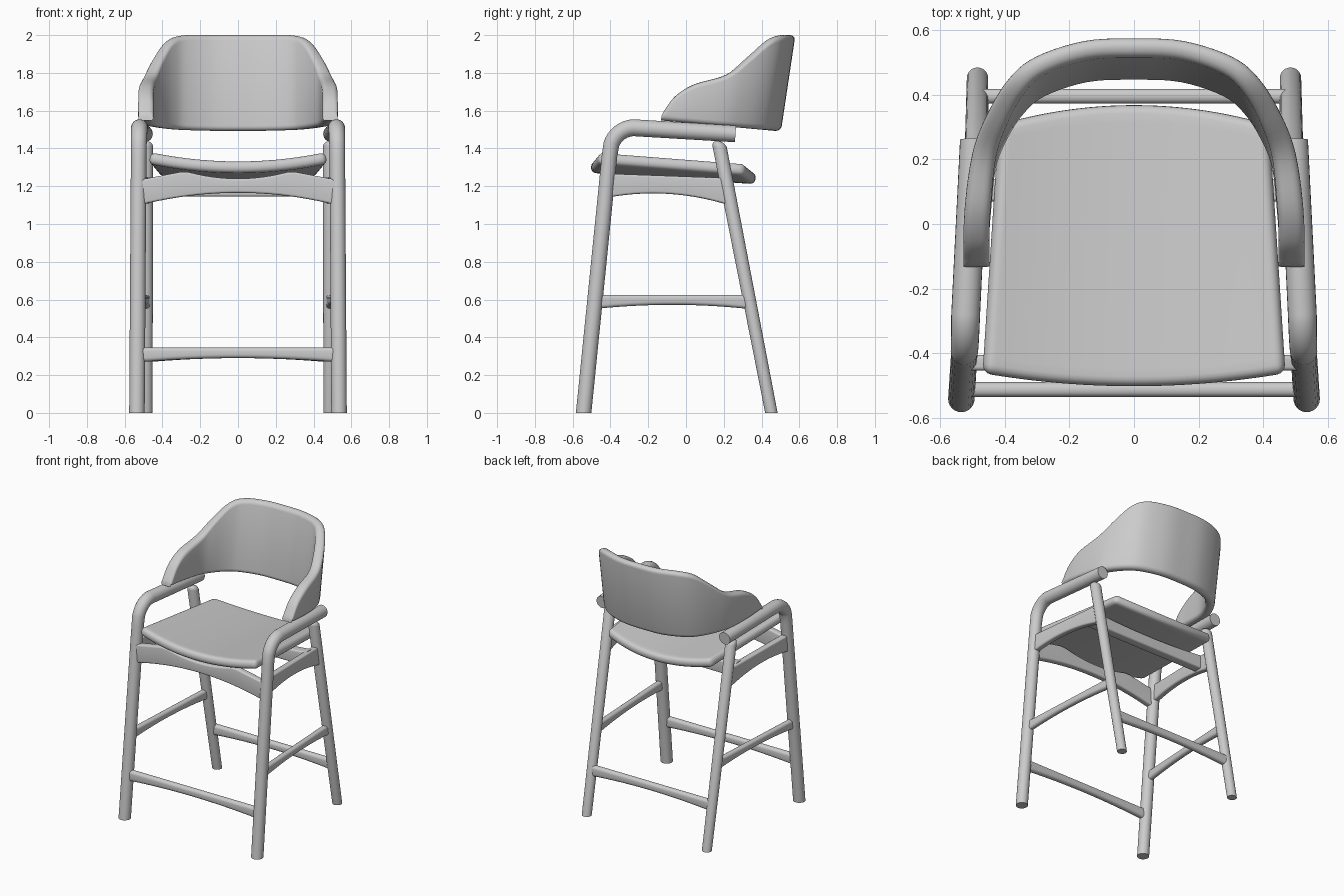
import bpy, bmesh
from math import sin, cos, pi, radians
from mathutils import Vector

if "Cube" in bpy.data.objects:
    bpy.data.objects.remove(bpy.data.objects["Cube"], do_unlink=True)

mat = bpy.data.materials.new("light_grey")
mat.use_nodes = True
GREY = (0.6, 0.6, 0.6, 1)
mat.diffuse_color = GREY
mat.node_tree.nodes["Principled BSDF"].inputs["Base Color"].default_value = GREY


def finish(name, bm):
    bmesh.ops.recalc_face_normals(bm, faces=bm.faces)
    me = bpy.data.meshes.new(name)
    bm.to_mesh(me)
    bm.free()
    me.materials.append(mat)
    ob = bpy.data.objects.new(name, me)
    bpy.context.collection.objects.link(ob)
    bpy.ops.object.select_all(action='DESELECT')
    ob.select_set(True)
    bpy.context.view_layer.objects.active = ob
    bpy.ops.object.shade_smooth_by_angle(angle=radians(40))
    return ob


def loft(name, rings):
    """Skin closed rings in order and cap both ends."""
    bm = bmesh.new()
    loops = [[bm.verts.new(p) for p in r] for r in rings]
    n = len(loops[0])
    for a, b in zip(loops, loops[1:]):
        for i in range(n):
            j = (i + 1) % n
            bm.faces.new((a[i], a[j], b[j], b[i]))
    bm.faces.new(loops[0])
    bm.faces.new(loops[-1])
    return finish(name, bm)


def smooth_path(pts, steps):
    """Catmull-Rom curve through the points."""
    v = [Vector(p) for p in pts]
    v = [2 * v[0] - v[1]] + v + [2 * v[-1] - v[-2]]
    out = []
    for a, b, c, d in zip(v, v[1:], v[2:], v[3:]):
        for k in range(steps):
            t = k / steps
            out.append(b + (c - a) * t / 2 + (a - 2.5 * b + 2 * c - d / 2) * t * t
                       + (1.5 * (b - c) + (d - a) / 2) * t ** 3)
    return out + [v[-2]]


def disc(c, r, tilt=0, n=24):
    """Circle whose plane turns about x: flat at 0, upright at 90 degrees."""
    t = radians(tilt)
    return [Vector(c) + Vector((r * cos(a), r * sin(a) * cos(t), -r * sin(a) * sin(t)))
            for a in (2 * pi * i / n for i in range(n))]


def rounded_section(half, bottom, top, radius, seg=4):
    """Rounded rectangle as (offset, height) pairs."""
    radius = min(radius, (top - bottom) * 0.49)
    pts = []
    for q, (sx, z) in enumerate(((1, top - radius), (-1, top - radius),
                                 (-1, bottom + radius), (1, bottom + radius))):
        for k in range(seg + 1):
            a = (q + k / seg) * pi / 2
            pts.append((sx * (half - radius) + radius * cos(a), z + radius * sin(a)))
    return pts


def bar(name, a, b, width, top, bottom, radius=0.012, n=24):
    """Shaped rail; top and bottom are heights as functions of t from -1 to 1."""
    a, b = Vector((*a, 0)), Vector((*b, 0))
    d = (b - a).normalized()
    side = Vector((d.y, -d.x, 0))
    rings = []
    for i in range(n + 1):
        t = 2 * i / n - 1
        c = a.lerp(b, i / n)
        rings.append([c + side * o + Vector((0, 0, z)) for o, z in
                      rounded_section(width / 2, bottom(t), top(t), radius)])
    return loft(name, rings)


# Legs, arms and side rails
for s, side in ((1, "left"), (-1, "right")):
    bend = [(s * 0.535, -0.542, 0), (s * 0.526, -0.405, 1.36)]
    rings = [disc(bend[0], 0.041), disc(bend[1], 0.041, 6)]
    for k in range(1, 10):
        a = radians(10 + k * 8.5)
        c = (s * (0.526 - 0.0005 * k), -0.272 - 0.13 * cos(a), 1.38 + 0.13 * sin(a))
        rings.append(disc(c, 0.042 + 0.0003 * k, 6 + k * 9))
    rings.append(disc((s * 0.495, 0.262, 1.477), 0.044, 94))
    loft("front_leg_and_arm_" + side, rings)

    rings = [disc((s * 0.485, 0.452, 0), 0.033)]
    foot, head = Vector((s * 0.485, 0.452, 0)), Vector((s * 0.488, 0.178, 1.41))
    rings.append(disc(head, 0.038, 4))
    for a in (25, 50, 70, 85):
        q = radians(a)
        rings.append(disc(head + (head - foot).normalized() * 0.03 * sin(q),
                          0.038 * cos(q), 8))
    loft("back_leg_" + side, rings)

    bar("side_apron_" + side, (s * 0.528, -0.425), (s * 0.488, 0.22), 0.045,
        lambda t: 1.255 - 0.012 * t,
        lambda t: 1.16 - 0.018 * t - 0.04 * t * t)
    bar("side_stretcher_" + side, (s * 0.53, -0.485), (s * 0.487, 0.335), 0.042,
        lambda t: 0.625, lambda t: 0.572 - 0.022 * t * t, 0.018)

# Cross rails
for name, x, y in (("front_stretcher", 0.525, -0.513), ("back_stretcher", 0.485, 0.396)):
    bar(name, (-x, y), (x, y), 0.046, lambda t: 0.347,
        lambda t: 0.29 - 0.022 * t * t, 0.02)


def apron_top(t):
    t = abs(t)
    return 1.24 + 0.04 * (t / 0.54) ** 2 if t < 0.54 else 1.28 - 0.1 * (t - 0.54)


bar("front_apron", (-0.52, -0.43), (0.52, -0.43), 0.048, apron_top,
    lambda t: 1.165 - 0.065 * t * t)
bar("seat_support_rail", (-0.5, 0.105), (0.5, 0.105), 0.07,
    lambda t: 1.225 + 0.025 * t * t, lambda t: 1.145)

# Dished seat
bm = bmesh.new()
bmesh.ops.create_grid(bm, x_segments=24, y_segments=16, size=1)
for p in bm.verts:
    u, v = p.co.x, p.co.y
    p.co = (u * (0.437 - 0.025 * v),
            -0.075 + 0.385 * v + v * (1 - u * u) * (0.05 + 0.01 * v),
            1.303 - 0.03 * v + 0.048 * u * u)
seat = finish("seat", bm)
m = seat.modifiers.new("thickness", 'SOLIDIFY')
m.thickness = 0.062
m.offset = -1
m = seat.modifiers.new("rounded_edge", 'BEVEL')
m.width = 0.027
m.segments = 4
m.limit_method = 'ANGLE'
m.angle_limit = radians(40)

# Wraparound backrest: plan position at its lower edge, with top height
half = [(0, 0.474, 2.0), (0.15, 0.466, 2.0), (0.29, 0.42, 1.998), (0.365, 0.36, 1.97),
        (0.425, 0.27, 1.88), (0.465, 0.17, 1.79), (0.485, 0.01, 1.74),
        (0.488, -0.08, 1.68), (0.488, -0.125, 1.61), (0.488, -0.14, 1.575)]
plan = [(-x, y, z) for x, y, z in reversed(half[1:])] + half
path = smooth_path(plan, 5)
rings = []
for i, p in enumerate(path):
    d = path[min(i + 1, len(path) - 1)] - path[max(i - 1, 0)]
    out = Vector((-d.y, d.x, 0)).normalized()
    low = 1.493 + (0.474 - p.y) * 0.09
    thick = 0.03 + 0.01 * min(1, max(0, (0.45 - p.y) / 0.4))
    rings.append([Vector((p.x, p.y + 0.15 * (z - 1.5), z)) + out * o
                  for o, z in rounded_section(thick, low, p.z, 0.027)])
loft("backrest", rings)
